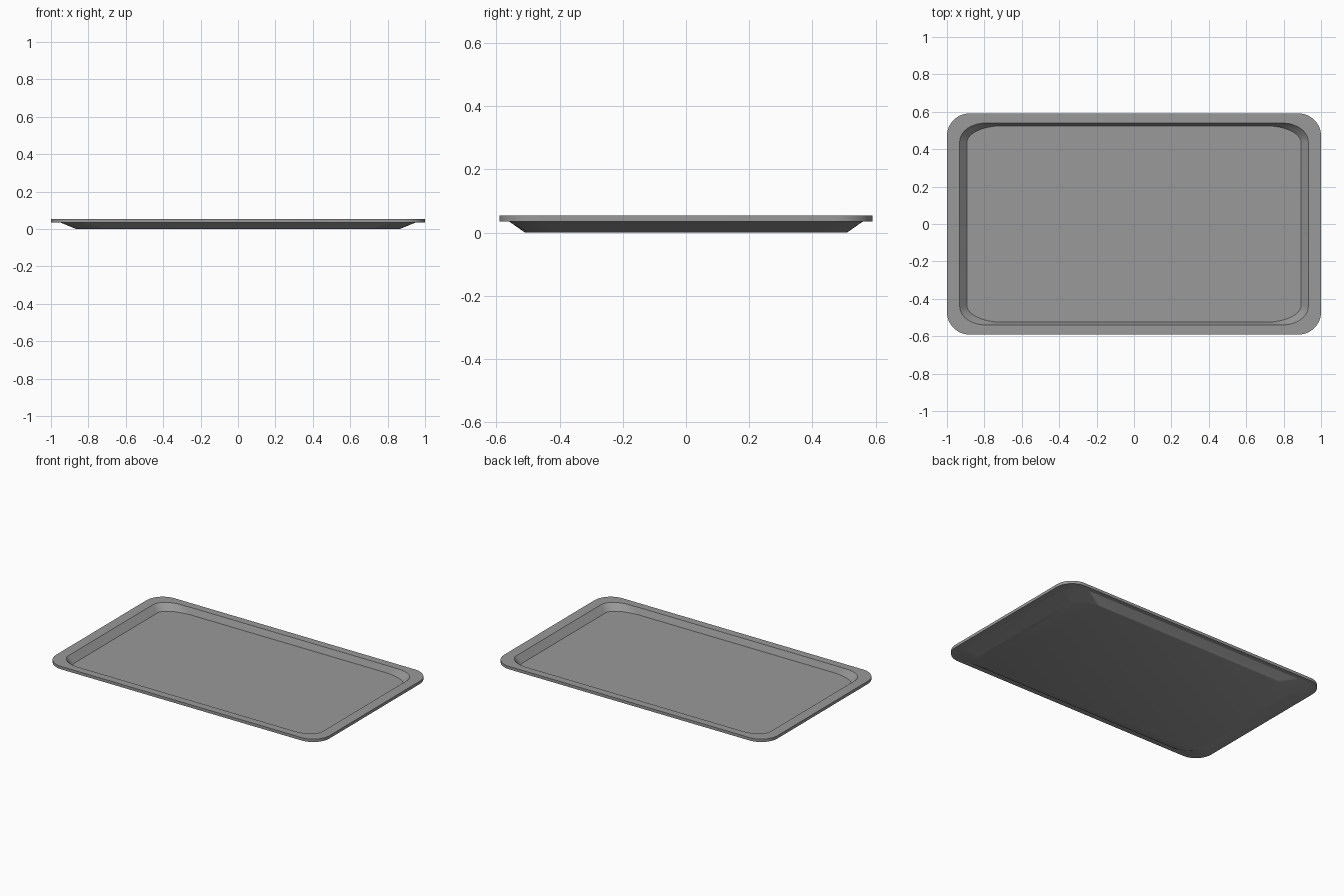
import bpy, bmesh
from math import cos, sin, pi, radians

if "Cube" in bpy.data.objects:
    bpy.data.objects.remove(bpy.data.objects["Cube"])

SEG = 12  # segments per rounded corner


def ring(bm, hx, hy, z, rx, ry):
    """Rounded rectangle loop with elliptical corners."""
    verts = []
    for k, (sx, sy) in enumerate([(1, 1), (-1, 1), (-1, -1), (1, -1)]):
        for i in range(SEG + 1):
            a = (k + i / SEG) * pi / 2
            verts.append(bm.verts.new((sx * (hx - rx) + rx * cos(a),
                                       sy * (hy - ry) + ry * sin(a), z)))
    return verts


# Cross-section from underside, around the rim, down to the inner floor:
# half width, half depth, height, corner radii
section = [
    (0.865, 0.510, 0.000, 0.17, 0.09),   # base edge
    (0.950, 0.560, 0.035, 0.14, 0.10),   # wall meets rim, underneath
    (1.000, 0.591, 0.035, 0.12, 0.12),   # rim lower edge
    (1.000, 0.591, 0.054, 0.12, 0.12),   # rim upper edge
    (0.932, 0.540, 0.054, 0.14, 0.10),   # inner lip
    (0.893, 0.525, 0.013, 0.19, 0.09),   # inner floor edge
]

bm = bmesh.new()
rings = [ring(bm, *s) for s in section]
n = len(rings[0])
for lo, hi in zip(rings, rings[1:]):
    for i in range(n):
        j = (i + 1) % n
        bm.faces.new((lo[i], lo[j], hi[j], hi[i]))
bm.faces.new(rings[0][::-1])  # underside
bm.faces.new(rings[-1])       # inner floor
bmesh.ops.recalc_face_normals(bm, faces=bm.faces)

mesh = bpy.data.meshes.new("serving_tray")
bm.to_mesh(mesh)
bm.free()
tray = bpy.data.objects.new("serving_tray", mesh)
bpy.context.collection.objects.link(tray)

# Dark grey finish
mat = bpy.data.materials.new("dark_grey")
mat.diffuse_color = (0.32, 0.32, 0.32, 1)
mat.use_nodes = True
mat.node_tree.nodes["Principled BSDF"].inputs["Base Color"].default_value = mat.diffuse_color
mesh.materials.append(mat)

bpy.context.view_layer.objects.active = tray
tray.select_set(True)
bpy.ops.object.shade_smooth_by_angle(angle=radians(30))
